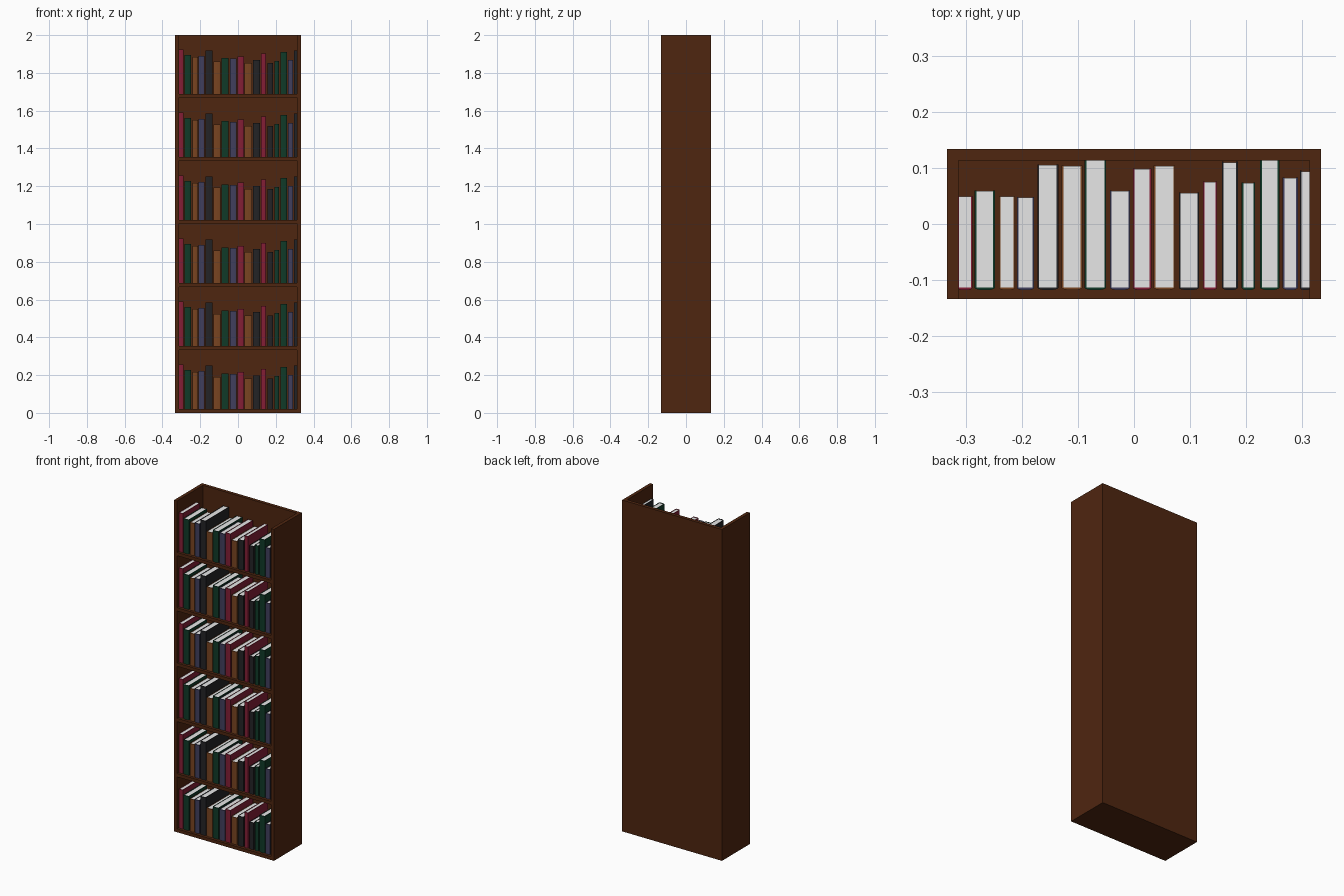
import bpy, bmesh, math

if "Cube" in bpy.data.objects:
    bpy.data.objects.remove(bpy.data.objects["Cube"])

def mat(name, rgb):
    m = bpy.data.materials.new(name)
    m.diffuse_color = (*rgb, 1)
    m.use_nodes = True
    m.node_tree.nodes["Principled BSDF"].inputs["Base Color"].default_value = m.diffuse_color
    return m

WOOD = mat("dark_wood", (0.078, 0.019, 0.005))
PAGE = mat("page_white", (0.8, 0.8, 0.8))
COVER = {
    "r": mat("cover_red", (0.23, 0.013, 0.036)),
    "g": mat("cover_green", (0.005, 0.042, 0.021)),
    "b": mat("cover_brown", (0.19, 0.058, 0.015)),
    "u": mat("cover_blue", (0.053, 0.05, 0.11)),
    "k": mat("cover_black", (0.017, 0.017, 0.019)),
}

def prism(bm, outline, z0, z1, index=0):
    """Extrude an xy outline from z0 to z1."""
    f = bm.faces.new([bm.verts.new((x, y, z0)) for x, y in outline])
    out = bmesh.ops.extrude_face_region(bm, geom=[f])["geom"]
    for v in out:
        if isinstance(v, bmesh.types.BMVert):
            v.co.z = z1
    faces = {f} | {q for v in out if isinstance(v, bmesh.types.BMVert) for q in v.link_faces}
    for q in faces:
        q.material_index = index

def rect(x0, x1, y0, y1):
    return [(x0, y0), (x1, y0), (x1, y1), (x0, y1)]

def finish(bm, name, mats):
    bmesh.ops.recalc_face_normals(bm, faces=bm.faces)
    me = bpy.data.meshes.new(name)
    bm.to_mesh(me)
    bm.free()
    for m in mats:
        me.materials.append(m)
    ob = bpy.data.objects.new(name, me)
    bpy.context.collection.objects.link(ob)
    return ob

def board(name, x0, x1, y0, y1, z0, z1):
    bm = bmesh.new()
    prism(bm, rect(x0, x1, y0, y1), z0, z1)
    return finish(bm, name, [WOOD])

W, D, T, H = 0.3333, 0.1333, 0.02, 2.0
PITCH = 0.3338

# Case: sides, back and six shelves, open at the top
board("side_left", -W, -W + T, -D, D, 0, H)
board("side_right", W - T, W, -D, D, 0, H)
board("back_panel", -W + T, W - T, D - T, D, 0, H)
for i in range(6):
    board(f"shelf_{i + 1}", -W + T, W - T, -D, D - T, i * PITCH, i * PITCH + T)

# Books: page left, page right, back y, height, cover colour
BOOKS = [
    (-.312, -.291, .050, .235, "r"), (-.281, -.251, .060, .207, "g"),
    (-.238, -.215, .050, .196, "b"), (-.206, -.181, .048, .201, "u"),
    (-.169, -.138, .106, .230, "k"), (-.126, -.095, .104, .171, "b"),
    (-.085, -.053, .114, .189, "g"), (-.040, -.010, .060, .186, "u"),
    (.001, .028, .099, .197, "r"), (.038, .070, .104, .163, "b"),
    (.083, .113, .056, .179, "k"), (.126, .145, .076, .213, "r"),
    (.160, .182, .111, .163, "k"), (.195, .213, .074, .174, "g"),
    (.228, .256, .114, .222, "g"), (.268, .289, .083, .180, "u"),
    (.299, .313, .095, .230, "k"),
]
C = 0.003       # cover board thickness
FRONT = -0.113  # where the spine begins

def book(name, x0, x1, yb, h, colour, z):
    bm = bmesh.new()
    # page block, set in slightly from the covers
    prism(bm, rect(x0, x1, FRONT, yb - 0.001), z + 0.002, z + h - 0.002, 1)
    # cover boards
    prism(bm, rect(x0 - C, x0, FRONT, yb), z, z + h)
    prism(bm, rect(x1, x1 + C, FRONT, yb), z, z + h)
    # gently rounded spine
    cx, half, n = (x0 + x1) / 2, (x1 - x0) / 2 + C, 6
    arc = [(cx - half * math.cos(math.pi * i / n),
            FRONT - 0.001 - 0.004 * math.sin(math.pi * i / n)) for i in range(n + 1)]
    prism(bm, arc + [(cx + half, FRONT), (cx - half, FRONT)], z, z + h)
    finish(bm, name, [COVER[colour], PAGE])

for s in range(6):
    for j, b in enumerate(BOOKS):
        book(f"book_{s + 1}_{j + 1}", *b, s * PITCH + T)
